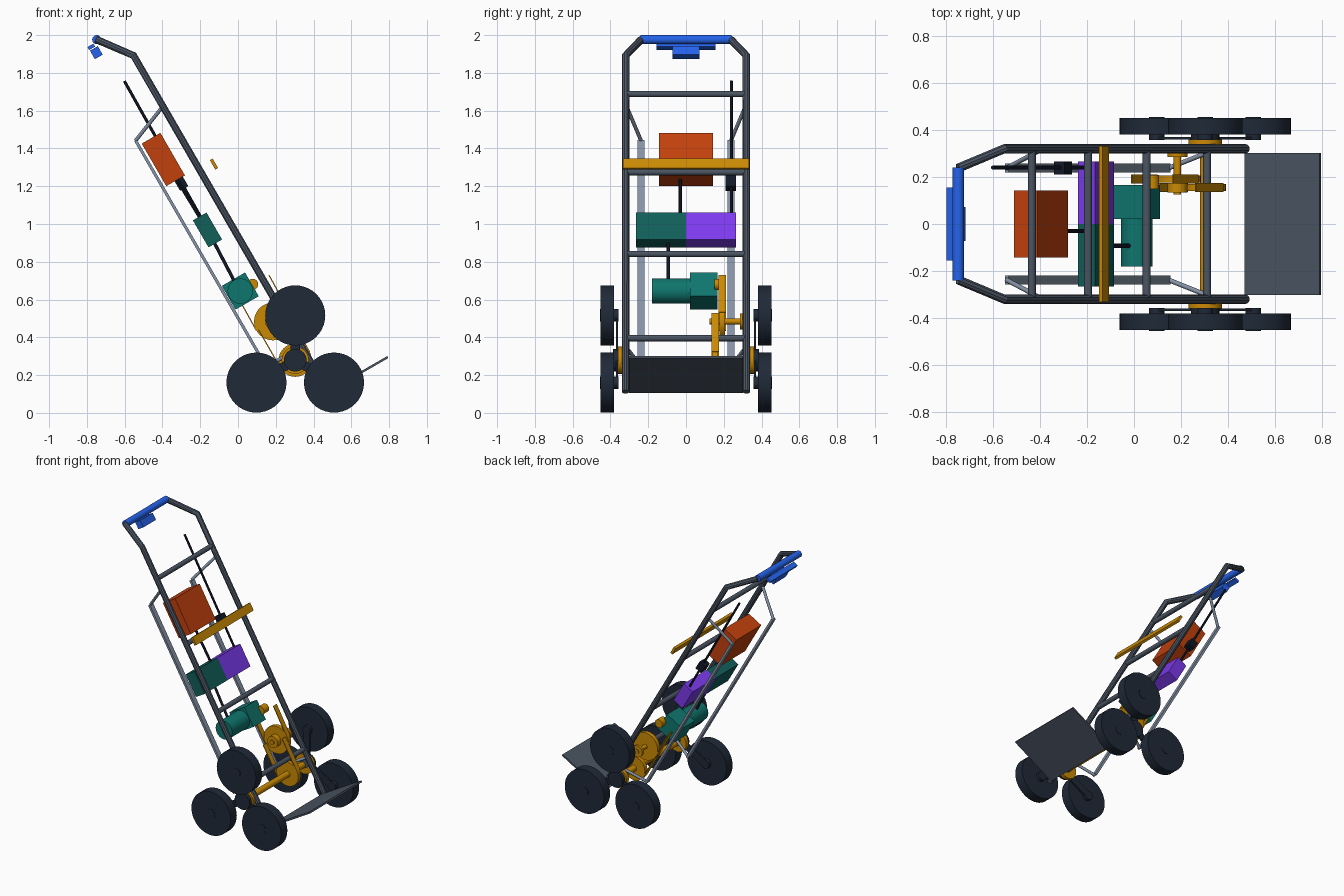
import bpy, math
from mathutils import Vector, Matrix

if "Cube" in bpy.data.objects:
    bpy.data.objects.remove(bpy.data.objects["Cube"])

TILT = Matrix.Rotation(math.radians(-30), 4, 'Y')   # frame leans back 30 degrees
FOOT = Vector((0.475, 0, 0.112))                    # lower end of the rails


def P(n, y, s):
    """Point in frame space: n = forward of rails, s = up along rails."""
    return FOOT + TILT @ Vector((n, y, s))


def mat(name, hexcol):
    c = [int(hexcol[i:i + 2], 16) / 255 for i in (0, 2, 4)]
    m = bpy.data.materials.new(name)
    m.diffuse_color = [((v + .055) / 1.055) ** 2.4 if v > .04 else v / 12.92 for v in c] + [1]
    m.use_nodes = True
    m.node_tree.nodes["Principled BSDF"].inputs["Base Color"].default_value = m.diffuse_color
    return m


STEEL = mat("steel", "4b5563")
PLATE = mat("plate", "4b5563")
LIGHT = mat("light_steel", "8593a6")
RUBBER = mat("rubber", "1f2937")
BLACK = mat("black", "111827")
GOLD = mat("gold", "ca8a04")
BLUE = mat("blue", "2563eb")
ORANGE = mat("orange", "c2410c")
PURPLE = mat("purple", "7c3aed")
GREEN = mat("green", "115e59")
TEAL = mat("teal", "0f766e")


def box(name, loc, size, m, rot=TILT):
    bpy.ops.mesh.primitive_cube_add(size=1)
    o = bpy.context.object
    o.name = name
    o.matrix_world = Matrix.Translation(loc) @ rot @ Matrix.Diagonal((*size, 1))
    o.data.materials.append(m)
    return o


def rod(name, a, b, r, m, sides=24):
    a, b = Vector(a), Vector(b)
    bpy.ops.mesh.primitive_cylinder_add(vertices=sides, radius=r, depth=(b - a).length)
    o = bpy.context.object
    o.name = name
    o.matrix_world = (Matrix.Translation((a + b) / 2)
                      @ (b - a).to_track_quat('Z', 'Y').to_matrix().to_4x4())
    o.data.materials.append(m)
    bpy.ops.object.shade_smooth_by_angle()
    return o


def disc(name, x, z, y0, y1, r, m, sides=32):
    return rod(name, (x, y0, z), (x, y1, z), r, m, sides)


def tube(name, pts, r, m):
    cu = bpy.data.curves.new(name, 'CURVE')
    cu.dimensions = '3D'
    cu.bevel_depth, cu.bevel_resolution, cu.use_fill_caps = r, 3, True
    sp = cu.splines.new('POLY')
    sp.points.add(len(pts) - 1)
    for q, p in zip(sp.points, pts):
        q.co = (*p, 1)
    o = bpy.data.objects.new(name, cu)
    bpy.context.collection.objects.link(o)
    bpy.ops.object.select_all(action='DESELECT')
    o.select_set(True)
    bpy.context.view_layer.objects.active = o
    bpy.ops.object.convert(target='MESH')
    o = bpy.context.object
    o.data.materials.clear()
    o.data.materials.append(m)
    bpy.ops.object.shade_smooth_by_angle()


# main frame: rails, bent handle arms and rungs
GX, GZ = -0.748, 1.976
for side, y in (("left", 1), ("right", -1)):
    tube(f"rail_{side}", [P(0, y * .32, 0), P(0, y * .32, 2.055), (GX, y * .238, GZ)], .02, STEEL)
for i, s in enumerate((.328, .842, 1.342, 1.82)):
    rod(f"rung_{i}", P(0, -.32, s), P(0, .32, s), .017, STEEL)
rod("handle_grip", (GX, -.24, GZ), (GX, .24, GZ), .024, BLUE)
box("control_bar", (-.777, 0, 1.938), (.036, .31, .018), BLUE)
box("control_box", (-.75, 0, 1.907), (.048, .145, .052), BLUE)

# toe plate and front strap bar
box("toe_plate", P(.182, 0, 0), (.37, .605, .012), PLATE)
box("strap_bar", P(.081, 0, 1.345), (.017, .666, .058), GOLD)

# rear skid bars with struts to the rails
for side, y in (("left", 1), ("right", -1)):
    box(f"skid_{side}", P(-.216, y * .238, .97), (.016, .038, 1.38), LIGHT)
    rod(f"skid_top_strut_{side}", P(-.216, y * .238, 1.66), P(0, y * .315, 1.745), .01, LIGHT, 12)
    rod(f"skid_low_strut_{side}", P(-.216, y * .238, .28), P(0, y * .315, .27), .01, LIGHT, 12)

# battery, controllers and motor behind the rungs
box("battery", P(-.139, 0, 1.5), (.114, .286, .26), ORANGE)
box("controller_right", P(-.123, -.1325, 1.06), (.083, .265, .165), GREEN)
box("controller_left", P(-.123, .1325, 1.06), (.083, .265, .165), PURPLE)
MX, MZ = .012, .645
disc("motor", MX, MZ, -.18, .03, .067, TEAL)
box("gearbox", (MX, .094, MZ), (.142, .145, .145), TEAL)

# cables and switch
rod("handle_cable", P(-.11, .24, 1.963), P(-.12, .24, 1.13), .008, BLACK, 12)
box("cable_switch", P(-.12, .238, 1.345), (.05, .056, .066), BLACK)
rod("battery_cable", P(-.13, -.03, 1.39), P(-.125, -.03, 1.13), .009, BLACK, 12)
rod("motor_cable", P(-.125, -.093, 1.0), P(-.137, -.093, .72), .009, BLACK, 12)

# two stage chain drive
A, B, C = (.077, .68), (.185, .484), (.303, .279)
disc("motor_sprocket", *A, .15, .208, .03, GOLD)
disc("countershaft_sprocket", *B, .177, .207, .1, GOLD)
disc("countershaft_pinion", *B, .135, .175, .042, GOLD)
disc("axle_sprocket", *C, .14, .17, .088, GOLD)
disc("countershaft", *B, .125, .31, .016, GOLD)
disc("countershaft_bearing", *B, .285, .303, .042, GOLD)
for name, a, b, y, off in (("first", A, B, .192, .1), ("second", B, C, .155, .088)):
    a, b = Vector((a[0], y, a[1])), Vector((b[0], y, b[1]))
    d = (b - a).normalized()
    perp = Vector((-d.z, 0, d.x))
    rot = Matrix.Rotation(math.atan2(d.x, d.z), 4, 'Y')
    for k in (1, -1):
        box(f"{name}_chain_run_{k}", (a + b) / 2 + perp * off * k,
            (.006, .038, (b - a).length), GOLD, rot)

# axle and three-wheel clusters on both sides
disc("axle", *C, -.38, .38, .022, GOLD)
for side, y in (("left", 1), ("right", -1)):
    box(f"axle_bracket_{side}", P(-.035, y * .325, .235), (.09, .016, .06), STEEL)
    disc(f"axle_bearing_{side}", *C, y * .332, y * .36, .072, GOLD)
    disc(f"cluster_hub_{side}", *C, y * .355, y * .386, .06, RUBBER)
    for i, deg in enumerate((0, 120, 240)):
        t = math.radians(deg)
        v = Vector((math.sin(t), 0, math.cos(t)))
        wx, wz = C[0] + v.x * .237, C[1] + v.z * .237
        box(f"cluster_arm_{side}_{i}", Vector((C[0], y * .365, C[1])) + v * .1185,
            (.05, .012, .237), RUBBER, Matrix.Rotation(t, 4, 'Y'))
        disc(f"wheel_{side}_{i}", wx, wz, y * .381, y * .452, .159, RUBBER, 40)
        disc(f"wheel_hub_{side}_{i}", wx, wz, y * .358, y * .455, .033, RUBBER, 20)
